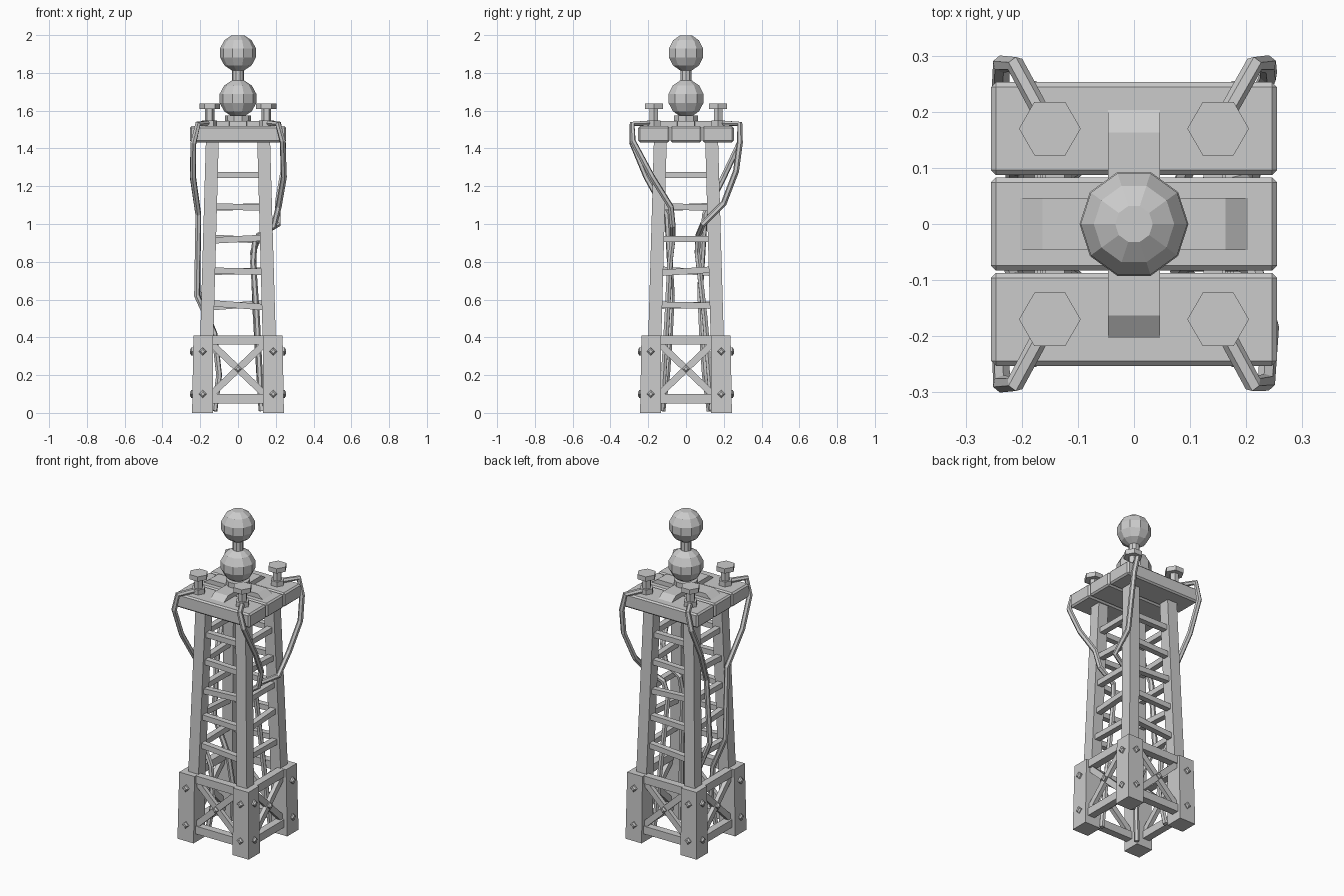
import bpy, bmesh, math
from mathutils import Matrix, Vector

if "Cube" in bpy.data.objects:
    bpy.data.objects.remove(bpy.data.objects["Cube"])


def finish(bm, name, mat=None, bevel=0):
    if mat is not None:
        bm.transform(mat)
    bmesh.ops.recalc_face_normals(bm, faces=bm.faces)
    me = bpy.data.meshes.new(name)
    bm.to_mesh(me)
    bm.free()
    ob = bpy.data.objects.new(name, me)
    bpy.context.collection.objects.link(ob)
    if bevel:
        m = ob.modifiers.new("bevel", 'BEVEL')
        m.width, m.segments = bevel, 1
    return ob


def post(name, a, b, ra, rb, mat=None, bevel=0):
    """Block from centre a to centre b (z up), half sizes ra and rb."""
    bm = bmesh.new()
    bmesh.ops.create_cube(bm, size=2)
    for v in bm.verts:
        c, r = (b, rb) if v.co.z > 0 else (a, ra)
        v.co = Vector((c[0] + v.co.x * r[0], c[1] + v.co.y * r[1], c[2]))
    return finish(bm, name, mat, bevel)


def bar(name, x0, z0, x1, z1, y0, y1, w, d, mat):
    """Bar across the front face between two points."""
    p, q = Vector((x0, y0, z0)), Vector((x1, y1, z1))
    u = q - p
    bm = bmesh.new()
    bmesh.ops.create_cube(bm, size=1)
    bm.transform(Matrix.Diagonal((u.length, d, w, 1)))
    rot = Matrix.Rotation(-math.atan2(u.z, u.x), 4, 'Y')
    return finish(bm, name, mat @ Matrix.Translation((p + q) / 2) @ rot)


def lathe(name, profile, sides, loc=(0, 0, 0), mat=None, turn=0.0):
    bm = bmesh.new()
    rings = [[bm.verts.new((r * math.cos(turn + 2 * math.pi * i / sides),
                            r * math.sin(turn + 2 * math.pi * i / sides), z))
              for i in range(sides)] for r, z in profile]
    for a, b in zip(rings, rings[1:]):
        for i in range(sides):
            j = (i + 1) % sides
            bm.faces.new((a[i], a[j], b[j], b[i]))
    bm.faces.new(rings[0][::-1])
    bm.faces.new(rings[-1])
    m = Matrix.Translation(loc)
    return finish(bm, name, m if mat is None else mat @ m)


# Legs, foot sleeves and corner terminals
for sx in (-1, 1):
    for sy in (-1, 1):
        post("leg", (sx * .176, sy * .176, 0.01), (sx * .136, sy * .136, 1.44),
             (.035, .035), (.034, .034))
        post("foot_sleeve", (sx * .188, sy * .188, 0), (sx * .184, sy * .184, .41),
             (.055, .055), (.052, .052))
        lathe("terminal", [(.04, 1.51), (.04, 1.548), (.026, 1.548), (.026, 1.608),
                           (.055, 1.608), (.055, 1.637)], 6, (sx * .15, sy * .17, 0))

# Rungs, cross bracing and bolts, repeated on the four sides
tilt = [(1.26, 0), (1.09, -.004), (.92, .008), (.75, -.004), (.57, -.012)]
for k in range(4):
    R = Matrix.Rotation(k * math.pi / 2, 4, 'Z')
    for i, (z, t) in enumerate(tilt):
        if k % 2:
            t = (0, -.006, 0, .01, -.003)[i]
        c = .176 - .04 * z / 1.44
        bar("rung", -c, z - t, c, z + t, -c, -c, .033, .035, R)
    for z in (.075, .385):
        bar("brace_rail", -.15, z, .15, z, -.2, -.2, .048, .045, R)
    bar("cross_brace", -.15, .09, .15, .375, -.203, -.203, .036, .025, R)
    bar("cross_brace", -.15, .375, .15, .09, -.197, -.197, .036, .025, R)
    tip = Matrix.Rotation(math.pi / 2, 4, 'X')
    spots = [(x, -.235, z) for x in (-.186, .186) for z in (.1, .325)] + [(0, -.21, .233)]
    for p in spots:
        lathe("bolt", [(.021, 0), (.021, .012), (.011, .02)], 4, (0, 0, 0),
              R @ Matrix.Translation(p) @ tip)
    # Sloped-end block holding the ball mast
    bm = bmesh.new()
    vs = [[bm.verts.new((x, y, z)) for y, z in
           ((-.215, 1.51), (-.163, 1.545), (-.04, 1.545), (-.04, 1.51))] for x in (-.046, .046)]
    bm.faces.new(vs[0])
    bm.faces.new(vs[1][::-1])
    for i in range(4):
        j = (i + 1) % 4
        bm.faces.new((vs[0][i], vs[0][j], vs[1][j], vs[1][i]))
    finish(bm, "mast_support", R)

# Platform planks
for y in (-.17, 0, .17):
    post("plank", (0, y, 1.432), (0, y, 1.518), (.255, .083), (.255, .083), bevel=.009)


# Mast with two low-poly balls
def ball(zc, r):
    return [(r * math.cos(a), zc + r * math.sin(a)) for a in
            (math.radians(d) for d in (-70, -43, -14, 14, 43, 70))]


lathe("mast_collar", [(.068, 1.51), (.068, 1.575)], 10)
lathe("lower_ball", ball(1.665, .1), 10)
lathe("mast_neck", [(.032, 1.74), (.032, 1.83)], 10)
lathe("upper_ball", ball(1.906, .098), 10)


# Hanging cables from each terminal into the tower
def cable(name, pts):
    cu = bpy.data.curves.new(name, 'CURVE')
    cu.dimensions = '3D'
    cu.bevel_depth, cu.bevel_resolution = .016, 1
    cu.use_fill_caps = True
    sp = cu.splines.new('POLY')
    sp.points.add(len(pts) - 1)
    for p, c in zip(sp.points, pts):
        p.co = (*c, 1)
    sp.use_smooth = False
    ob = bpy.data.objects.new(name, cu)
    bpy.context.collection.objects.link(ob)
    bpy.ops.object.select_all(action='DESELECT')
    ob.select_set(True)
    bpy.context.view_layer.objects.active = ob
    bpy.ops.object.convert(target='MESH')


cable("cable_front_right", [(.15, -.17, 1.535), (.212, -.285, 1.53), (.236, -.282, 1.44),
      (.243, -.18, 1.25), (.215, -.08, 1.09), (.19, -.07, .99), (.09, -.07, .92),
      (.08, -.085, .8), (.1, -.1, .5), (.125, -.13, .01)])
cable("cable_back_right", [(.15, .17, 1.535), (.215, .285, 1.53), (.238, .285, 1.43),
      (.24, .265, 1.28), (.21, .2, 1.11), (.213, .09, 1.0), (.11, .065, .94),
      (.08, .06, .85), (.095, .1, .5), (.125, .14, .01)])
cable("cable_front_left", [(-.15, -.17, 1.535), (-.212, -.285, 1.53), (-.236, -.285, 1.43),
      (-.238, -.21, 1.25), (-.21, -.1, 1.05), (-.217, -.075, .62), (-.125, -.085, .42),
      (-.1, -.1, .2), (-.125, -.125, .01)])
cable("cable_back_left", [(-.15, .17, 1.535), (-.212, .285, 1.53), (-.236, .285, 1.43),
      (-.24, .2, 1.25), (-.21, .1, 1.05), (-.215, .075, .65), (-.125, .085, .42),
      (-.1, .1, .2), (-.125, .125, .01)])
